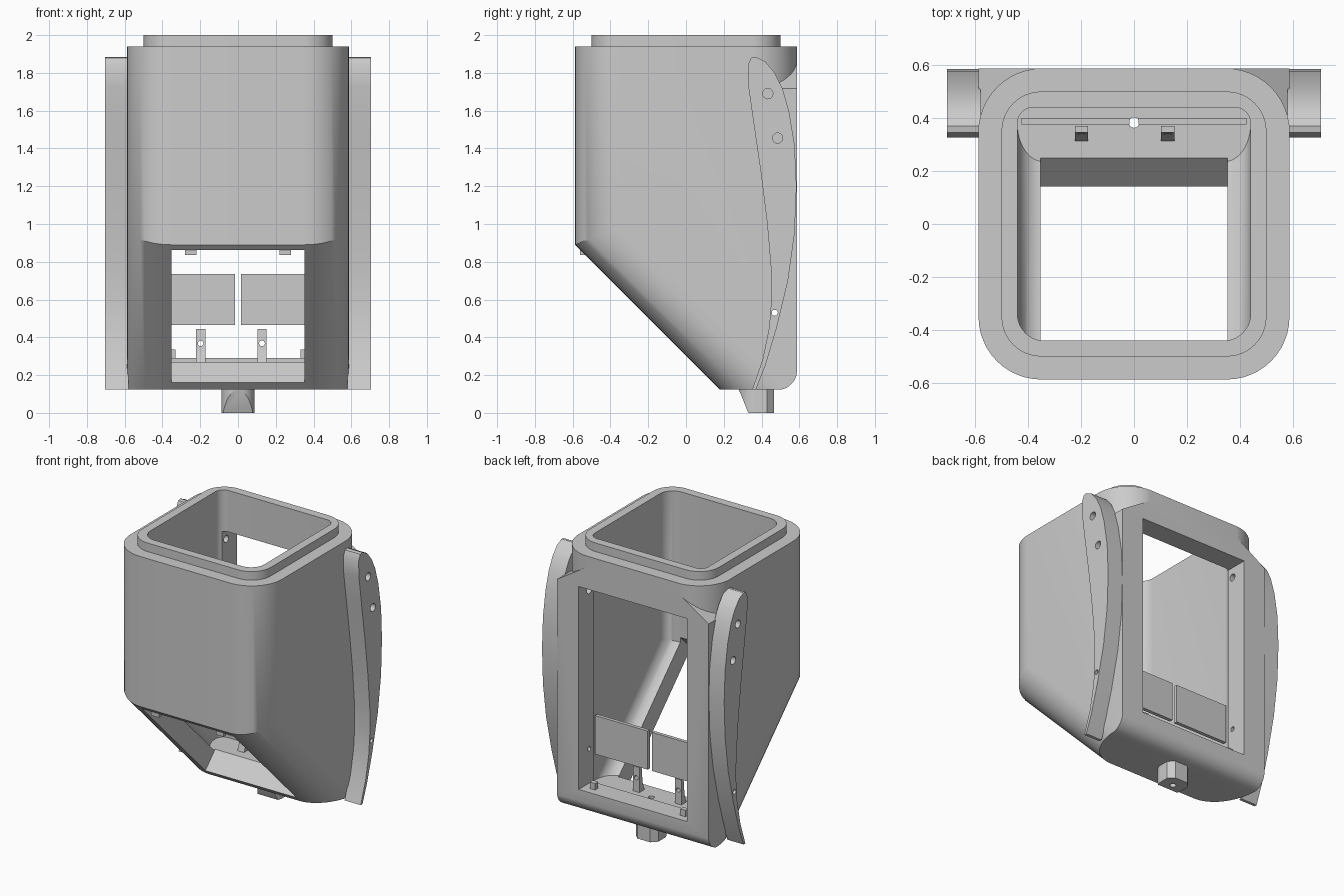
import bpy, bmesh, math
from mathutils import Vector, Matrix

if "Cube" in bpy.data.objects:
    bpy.data.objects.remove(bpy.data.objects["Cube"], do_unlink=True)

grey = bpy.data.materials.new("plain grey")
grey.use_nodes = True
COLOUR = (0.6, 0.6, 0.6, 1)
grey.diffuse_color = COLOUR
grey.node_tree.nodes["Principled BSDF"].inputs["Base Color"].default_value = COLOUR


def finish(bm, name):
    bmesh.ops.recalc_face_normals(bm, faces=bm.faces)
    mesh = bpy.data.meshes.new(name)
    bm.to_mesh(mesh)
    bm.free()
    mesh.materials.append(grey)
    ob = bpy.data.objects.new(name, mesh)
    bpy.context.collection.objects.link(ob)
    return ob


def prism(name, outline, low, high, axis="x", bevel=(), floor=None):
    """Extrude an outline along an axis; bevel lists (edge test, radius), floor tilts the low end."""
    bm = bmesh.new()
    if axis == "x":
        points = [(low, a, b) for a, b in outline]
        move = Vector((high - low, 0, 0))
    else:
        points = [(a, b, floor(a) if floor else low) for a, b in outline]
        move = Vector((0, 0, high - low))
    face = bm.faces.new([bm.verts.new(p) for p in points])
    ext = bmesh.ops.extrude_face_region(bm, geom=[face])
    bmesh.ops.translate(bm, vec=move, verts=[v for v in ext["geom"] if isinstance(v, bmesh.types.BMVert)])
    if face.is_valid and not any(len(e.link_faces) == 1 for e in bm.edges):
        pass_face = face
    else:
        pass_face = bm.faces.new([bm.verts.get(p) for p in points]) if not face.is_valid else face
    bmesh.ops.recalc_face_normals(bm, faces=bm.faces)
    for test, radius in bevel:
        edges = [e for e in bm.edges if test(e.verts[0].co, e.verts[1].co)]
        bmesh.ops.bevel(bm, geom=edges, offset=radius, offset_type="OFFSET",
                        segments=12, profile=0.5, affect="EDGES")
    return finish(bm, name)


def box(name, x, y, z):
    return prism(name, [(y[0], z[0]), (y[1], z[0]), (y[1], z[1]), (y[0], z[1])], *x)


def arc(cx, cy, radius, start, end, steps=12):
    angles = [math.radians(start + (end - start) * k / steps) for k in range(steps + 1)]
    return [(cx + radius * math.cos(a), cy + radius * math.sin(a)) for a in angles]


def rod(name, centre, radius, length, axis):
    bm = bmesh.new()
    turn = Matrix.Rotation(math.pi / 2, 4, axis) if axis else Matrix()
    bmesh.ops.create_cone(bm, cap_ends=True, segments=24, radius1=radius, radius2=radius,
                          depth=length, matrix=Matrix.Translation(centre) @ turn)
    return finish(bm, name)


def combine(ob, other, operation="DIFFERENCE"):
    mod = ob.modifiers.new("cut", "BOOLEAN")
    mod.operation, mod.object, mod.solver = operation, other, "EXACT"
    bpy.context.view_layer.update()
    result = bpy.data.meshes.new_from_object(ob.evaluated_get(bpy.context.evaluated_depsgraph_get()))
    ob.modifiers.clear()
    ob.data = result
    bpy.data.objects.remove(other, do_unlink=True)


def front_edge(a, b):
    """Side edges running up the front wall and along the slope."""
    return abs(a.x - b.x) < 1e-4 and abs(a.z - b.z) > 0.5 and min(a.y, b.y) < 0


def rear_edge(a, b):
    return abs(a.x - b.x) < 1e-4 and abs(a.z - b.z) > 0.5 and min(a.y, b.y) > 0.4


# Housing with a sloped front and rounded front corners
housing = prism("housing", [(-0.587, 1.94), (-0.587, 0.89), (0.18, 0.123), (0.587, 0.123), (0.587, 1.94)],
                -0.587, 0.587, bevel=[(front_edge, 0.237)])

# Rounded rear corners above the sloping shoulders
for s in (-1, 1):
    corner = [(s * x, y) for x, y in [(0.7, 0.345)] + arc(0.345, 0.345, 0.243, 0, 90) + [(0.345, 0.7), (0.7, 0.7)]]
    combine(housing, prism("corner_cutter", corner, 1.5, 2.3, "z",
                           floor=lambda x: 1.87 - 0.63 * (abs(x) - 0.345)))

# Rounded rear bottom edge
combine(housing, prism("edge_cutter", [(0.485, 0.05)] + arc(0.485, 0.225, 0.103, -90, 0) + [(0.7, 0.225), (0.7, 0.05)],
                       -0.7, 0.7))

# Raised lip round the top opening
lip_outline = [p for sx, sy, start in ((1, 1, 0), (-1, 1, 90), (-1, -1, 180), (1, -1, 270))
               for p in arc(sx * 0.35, sy * 0.35, 0.15, start, start + 90)]
combine(housing, prism("lip", lip_outline, 1.9, 2.0, "z"), "UNION")

# Hollow inside, open at the top
cavity = prism("cavity", [(-0.44, 2.1), (-0.44, 0.945), (0.235, 0.27), (0.44, 0.27), (0.44, 2.1)],
               -0.44, 0.44, bevel=[(front_edge, 0.1), (rear_edge, 0.06)])
combine(housing, cavity)

# Rear window
combine(housing, box("window_cutter", (-0.42, 0.42), (0.36, 0.7), (0.29, 1.71)))

# Front opening, cut square to the slope
out, into = 0.25, 0.12
combine(housing, prism("slope_cutter", [(-0.56 - out, 0.86 - out), (0.14 - out, 0.16 - out),
                                        (0.14 + into, 0.16 + into), (-0.56 + into, 0.86 + into)], -0.352, 0.352))

# Spout under the floor: round front, square back, slanted nose
spout = prism("spout", arc(0, 0.367, 0.087, 180, 360, 20) + [(0.087, 0.43), (0.05, 0.467), (-0.05, 0.467), (-0.087, 0.43)],
              0, 0.15, "z")
combine(spout, prism("nose_cutter", [(0.2, 0.123), (0.28, 0.123), (0.338, -0.02), (0.2, -0.02)], -0.2, 0.2))
for part in (housing, spout):
    combine(part, rod("drain_cutter", (0, 0.383, 0.1), 0.02, 0.6, None))

# Crescent fins on both sides, with screw holes
FIN = [(0.35, 0.123), (0.37, 0.123), (0.42, 0.25), (0.48, 0.45), (0.54, 0.7), (0.575, 0.95), (0.585, 1.2),
       (0.575, 1.42), (0.545, 1.6), (0.51, 1.72), (0.47, 1.8), (0.42, 1.86), (0.37, 1.884), (0.345, 1.88),
       (0.327, 1.84), (0.33, 1.73), (0.36, 1.52), (0.395, 1.28), (0.43, 1.0), (0.451, 0.75), (0.452, 0.6),
       (0.44, 0.45), (0.405, 0.28)]
for s, side in ((1, "left"), (-1, "right")):
    fin = prism(side + "_fin", FIN, *sorted((s * 0.58, s * 0.705)))
    for y, z in ((0.433, 1.69), (0.485, 1.455)):
        combine(fin, rod("screw_cutter", (s * 0.68, y, z), 0.027, 0.12, "Y"))
    combine(fin, rod("pin_cutter", (s * 0.6, 0.47, 0.53), 0.016, 0.5, "Y"))
    combine(housing, rod("pin_cutter", (s * 0.5, 0.47, 0.53), 0.016, 0.3, "Y"))
    combine(housing, rod("screw_cutter", (s * 0.45, 0.47, 1.64), 0.025, 0.12, "Y"))

    # Rear panels, floor studs and front clips
    box(side + "_panel", sorted((s * 0.017, s * 0.425)), (0.375, 0.4), (0.465, 0.735))
    box(side + "_stud", sorted((s * 0.33, s * 0.37)), (0.5, 0.535), (0.28, 0.335))
    box(side + "_clip", sorted((s * 0.22, s * 0.28)), (-0.56, -0.53), (0.835, 0.88))

# Brackets on the floor, each with an eyelet
for x, side in ((0.127, "left"), (-0.198, "right")):
    bracket = prism(side + "_bracket", [(0.31, 0.26), (0.37, 0.26), (0.37, 0.445), (0.345, 0.445), (0.335, 0.33)],
                    x - 0.025, x + 0.025)
    combine(bracket, rod("eyelet_cutter", (x, 0.35, 0.368), 0.015, 0.2, "X"))

# Smooth curved walls, keep sharp edges
for ob in bpy.context.collection.objects:
    if ob.type == "MESH" and grey.name in ob.data.materials:
        ob.select_set(True)
        bpy.context.view_layer.objects.active = ob
bpy.ops.object.shade_smooth_by_angle(angle=math.radians(30))
